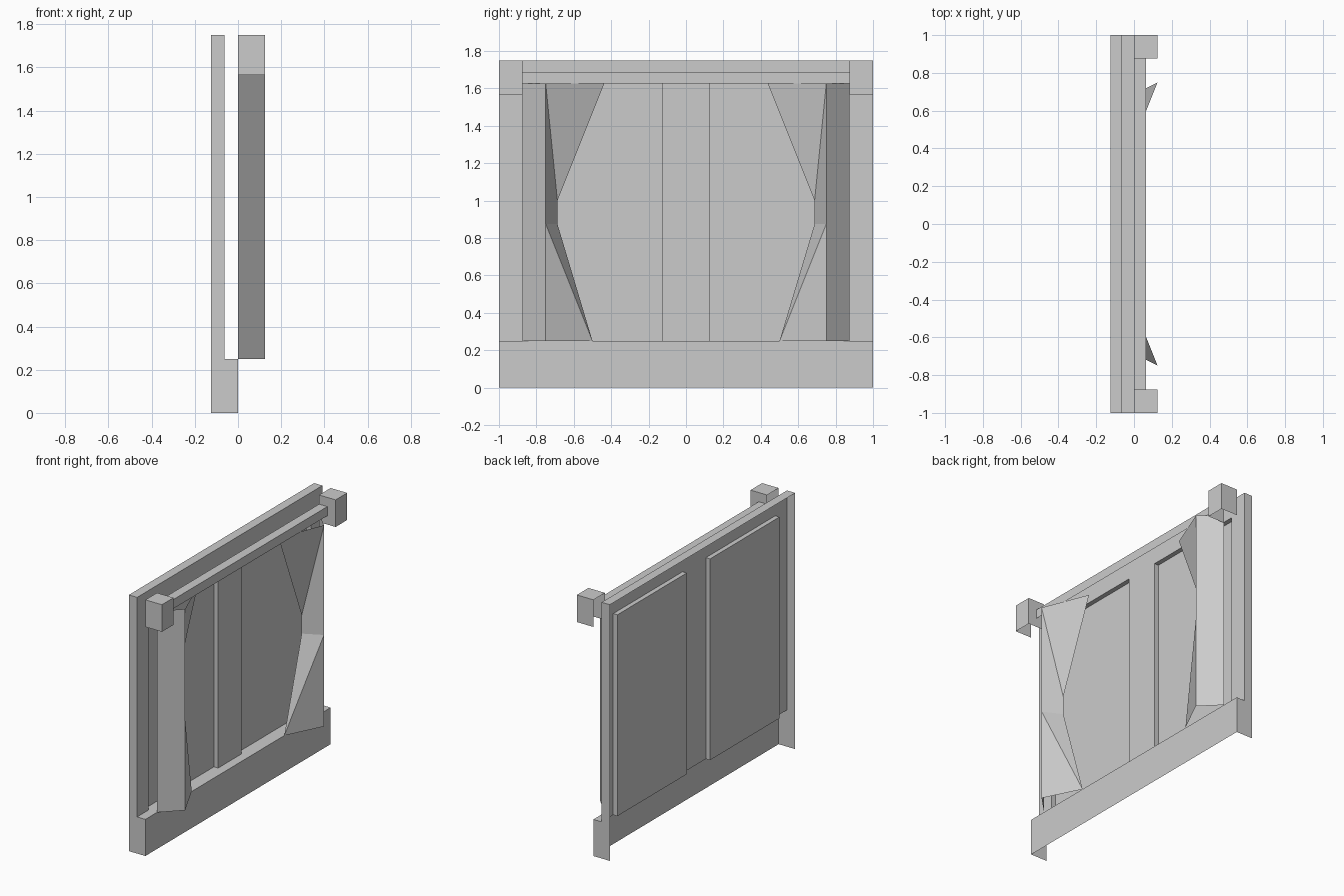
import bpy
import bmesh
from mathutils import Vector

if "Cube" in bpy.data.objects:
    bpy.data.objects.remove(bpy.data.objects["Cube"])

grey = bpy.data.materials.new("plain_grey")
grey.use_nodes = True
grey.diffuse_color = (0.6, 0.6, 0.6, 1)
bsdf = next(n for n in grey.node_tree.nodes if n.type == "BSDF_PRINCIPLED")
bsdf.inputs["Base Color"].default_value = grey.diffuse_color

AXES = {"+x": (1, 0, 0), "-x": (-1, 0, 0), "+y": (0, 1, 0),
        "-y": (0, -1, 0), "+z": (0, 0, 1), "-z": (0, 0, -1)}


def add_face(bm, points, facing):
    """Add a polygon whose normal points towards the facing direction."""
    face = bm.faces.new([bm.verts.new(p) for p in points])
    face.normal_update()
    if face.normal.dot(Vector(facing)) < 0:
        face.normal_flip()


def add_sides(bm, low, high, sides):
    """Add only the named sides of a box."""
    for side in sides.split():
        axis = "xyz".index(side[1])
        u, v = [i for i in range(3) if i != axis]
        points = []
        for a, b in ((low, low), (high, low), (high, high), (low, high)):
            p = [0, 0, 0]
            p[axis] = (high if side[0] == "+" else low)[axis]
            p[u], p[v] = a[u], b[v]
            points.append(p)
        add_face(bm, points, AXES[side])


def finish(name, bm):
    bmesh.ops.remove_doubles(bm, verts=bm.verts, dist=0.0001)
    mesh = bpy.data.meshes.new(name)
    bm.to_mesh(mesh)
    bm.free()
    mesh.materials.append(grey)
    bpy.context.collection.objects.link(bpy.data.objects.new(name, mesh))


BACK, FRONT, GLASS = -0.125, -0.0625, -0.094
SILL, HEAD, TOP = 0.25, 1.625, 1.75

# Window frame, open at the back, with two recessed panes
bm = bmesh.new()
add_sides(bm, (BACK, -1, SILL), (FRONT, 1, TOP), "+z +y -y")
columns = [-1, -0.875, -0.125, 0.125, 0.875, 1]
for i, (y0, y1) in enumerate(zip(columns, columns[1:])):
    add_sides(bm, (BACK, y0, HEAD), (FRONT, y1, TOP), "+x")
    if i % 2 == 0:
        add_sides(bm, (BACK, y0, SILL), (FRONT, y1, HEAD), "+x")
    else:
        low, high = (GLASS, y0, SILL), (FRONT, y1, HEAD)
        add_sides(bm, low, high, "-x -y +y -z +z")
        # The recess is seen from inside
        for f in bm.faces[:] if hasattr(bm.faces, "ensure_lookup_table") else []:
            c = f.calc_center_median()
            inside = Vector(((GLASS + FRONT) / 2, (y0 + y1) / 2, (SILL + HEAD) / 2))
            if c.x < FRONT - 0.001 and y0 <= c.y <= y1 and c.z <= HEAD:
                f.normal_update()
                if f.normal.dot(inside - c) < 0:
                    f.normal_flip()
finish("window_frame", bm)

# Sill, open at the back and underneath
bm = bmesh.new()
add_sides(bm, (BACK, -1, 0), (0, 1, SILL), "+x +y -y")
add_sides(bm, (FRONT, -1, 0), (0, 1, SILL), "+z")
finish("sill", bm)

# Curtain rail: front and top strips
bm = bmesh.new()
add_sides(bm, (0, -0.875, HEAD), (0.0625, 0.875, 1.6875), "+x +z")
finish("curtain_rail", bm)

for side, label in ((1, "back"), (-1, "front")):
    # Rail end block
    bm = bmesh.new()
    y0, y1 = sorted((side * 0.875, side))
    add_sides(bm, (0, y0, 1.565), (0.125, y1, TOP), "+x +y -y +z")
    finish(label + "_rail_end", bm)

    # Gathered curtain: outer strip and folded inner edge
    def pt(x, y, z):
        return (x, side * y, z)

    fold_top, fold_mid, fold_low = (pt(0.125, 0.75, z) for z in (HEAD, 0.875, SILL))
    tie_top, tie_low = pt(0, 0.6875, 1), pt(0, 0.6875, 0.875)
    inner_top, inner_low = pt(0, 0.4375, HEAD), pt(0, 0.5, SILL)
    bm = bmesh.new()
    add_face(bm, [pt(0, 0.875, SILL), fold_low, fold_mid, fold_top,
                  pt(0, 0.875, HEAD)], (1, side, 0))
    for points in ([fold_top, inner_top, tie_top],
                   [fold_top, tie_top, tie_low, fold_mid],
                   [fold_mid, tie_low, inner_low],
                   [fold_mid, inner_low, fold_low]):
        add_face(bm, points, (1, -side, 0))
    finish(label + "_curtain", bm)
